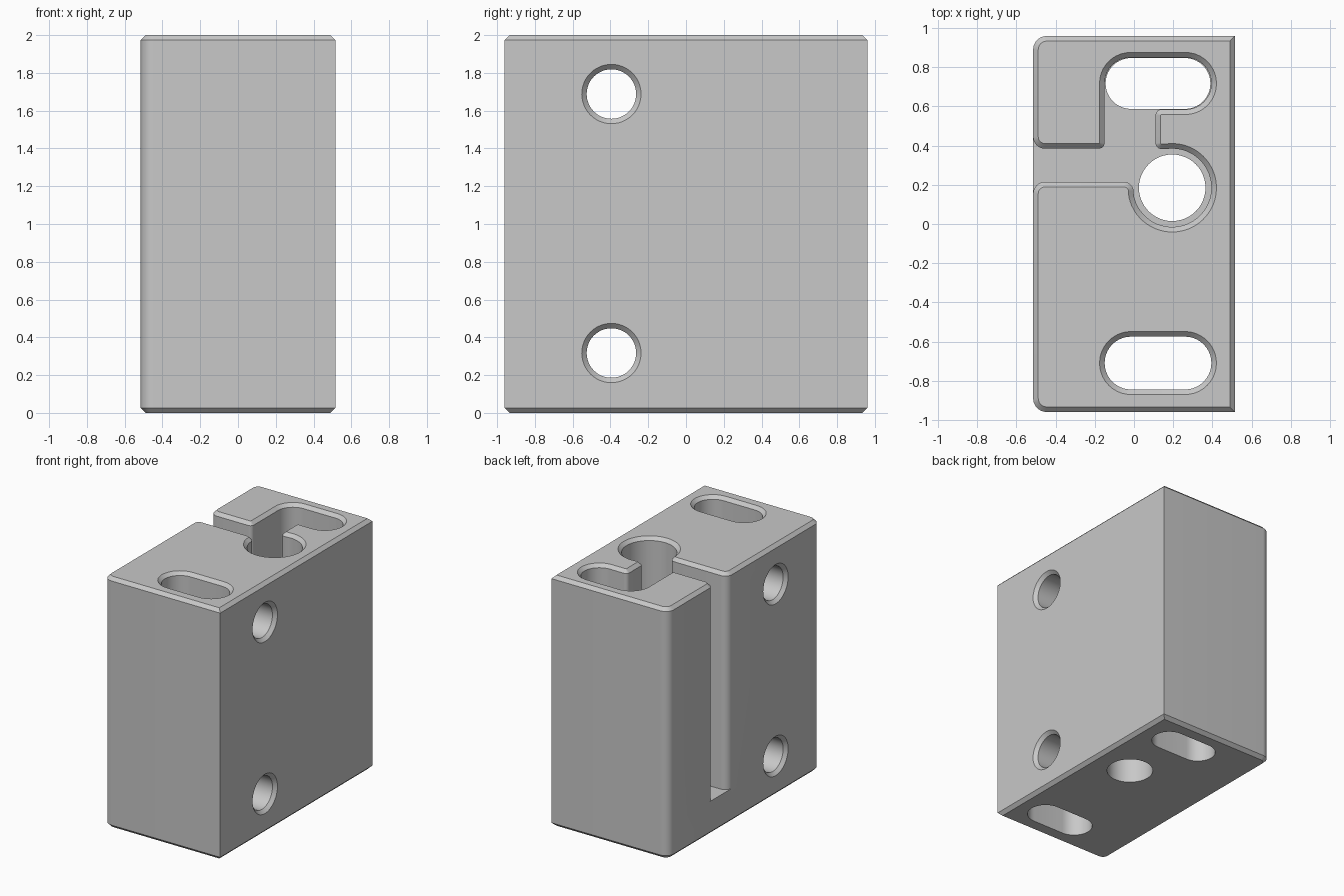
import bpy
import bmesh
import math
from mathutils import Vector

if "Cube" in bpy.data.objects:
    bpy.data.objects.remove(bpy.data.objects["Cube"])

HX, HY, TOP = 0.515, 0.96, 2.0
FLOOR = 0.27      # height of the pocket floor
CH = 0.026        # chamfer width

grey = bpy.data.materials.new("plain grey")
grey.use_nodes = True
grey.diffuse_color = (0.58, 0.58, 0.58, 1)
grey.node_tree.nodes["Principled BSDF"].inputs["Base Color"].default_value = grey.diffuse_color


def arc(cx, cy, r, start, end, n):
    angles = [math.radians(start + (end - start) * i / n) for i in range(n + 1)]
    return [Vector((cx + r * math.cos(a), cy + r * math.sin(a))) for a in angles]


def rounded(corners, steps=10):
    """Turn (x, y, radius) corners into a path; the two end points stay put."""
    pts = [Vector(c[:2]) for c in corners]
    path = []
    for i, c in enumerate(corners):
        r = c[2]
        if r == 0:
            path.append(pts[i])
            continue
        u = (pts[i - 1] - pts[i]).normalized()
        v = (pts[i + 1] - pts[i]).normalized()
        half = math.acos(u.dot(v)) / 2
        centre = pts[i] + (u + v).normalized() * (r / math.sin(half))
        a = pts[i] + u * (r / math.tan(half)) - centre
        b = pts[i] + v * (r / math.tan(half)) - centre
        start = math.atan2(a.y, a.x)
        sweep = math.atan2(a.x * b.y - a.y * b.x, a.dot(b))
        path += arc(centre.x, centre.y, r, math.degrees(start),
                    math.degrees(start + sweep), steps)
    return path


def inset(path, d):
    """Move a counter-clockwise outline inward by d."""
    result = []
    for i, p in enumerate(path):
        e = (p - path[i - 1]).normalized()
        f = (path[(i + 1) % len(path)] - p).normalized()
        n, m = Vector((-e.y, e.x)), Vector((-f.y, f.x))
        result.append(p + (n + m) * (d / (1 + n.dot(m))))
    return result


def ring(bm, path, h, along_x=False):
    return [bm.verts.new((h, p.x, p.y) if along_x else (p.x, p.y, h)) for p in path]


def bridge(bm, a, b):
    for i in range(len(a)):
        bm.faces.new((a[i - 1], a[i], b[i], b[i - 1]))


def finish(bm, name):
    bmesh.ops.recalc_face_normals(bm, faces=bm.faces)
    mesh = bpy.data.meshes.new(name)
    bm.to_mesh(mesh)
    bm.free()
    mesh.materials.append(grey)
    obj = bpy.data.objects.new(name, mesh)
    bpy.context.collection.objects.link(obj)
    return obj


def cutter(name, sections, along_x=False):
    bm = bmesh.new()
    rings = [ring(bm, p, h, along_x) for p, h in sections]
    for a, b in zip(rings, rings[1:]):
        bridge(bm, a, b)
    bm.faces.new(rings[0])
    bm.faces.new(rings[-1])
    obj = finish(bm, name)
    obj.hide_render = True
    return obj


# Outline of the block, split where the open slit breaks its -x side
mouth = 0.06
back_edge = rounded([(HX, -HY, 0), (HX, HY, 0), (-HX, HY, 0.07), (-HX, 0.6, 0)])[:-1]
front_edge = rounded([(-HX, 0, 0), (-HX, -HY, 0.07), (0, -HY, 0)])[1:-1]

# Pocket outline: slit, slotted end, then the round well
well = arc(0.195, 0.185, 0.2, 100, -168, 44)
pocket = rounded([(-HX, 0.6, 0), (-HX, 0.385, mouth), (-0.15, 0.385, 0.03),
                  (-0.15, 0.85, 0.132), (0.395, 0.85, 0.132), (0.395, 0.585, 0.132),
                  (0.11, 0.585, 0.03), (0.11, 0.385, 0.03), (*well[0], 0)])[1:]
pocket += well[1:-1]
pocket += rounded([(*well[-1], 0), (-0.005, 0.215, 0.05), (-HX, 0.215, mouth), (-HX, 0, 0)])[:-1]

# Block body with chamfered top and bottom rims
upper = back_edge + pocket + front_edge
lower = back_edge + [pocket[0], pocket[-1]] + front_edge
bm = bmesh.new()
floor_ring = ring(bm, upper, FLOOR)
rim_ring = ring(bm, upper, TOP - CH)
top_ring = ring(bm, inset(upper, CH), TOP)
bridge(bm, floor_ring, rim_ring)
bridge(bm, rim_ring, top_ring)
bm.faces.new(top_ring)

first, last = len(back_edge), len(back_edge) + len(pocket)
bm.faces.new(floor_ring[first:last])
lower_ring = floor_ring[:first + 1] + floor_ring[last - 1:]
foot_ring = ring(bm, lower, CH)
base_ring = ring(bm, inset(lower, CH), 0)
bridge(bm, lower_ring, foot_ring)
bridge(bm, foot_ring, base_ring)
bm.faces.new(base_ring)
block = finish(bm, "slotted_block")


def slot(cy, r):
    return arc(0.26, cy, r, -90, 90, 20) + arc(-0.015, cy, r, 90, 270, 20)


def circle(cx, cy, r):
    return arc(cx, cy, r, 0, 360, 48)[:-1]


# Holes through the block
cutters = [
    cutter("front_slot_cutter", [(slot(-0.71, 0.135), -0.1), (slot(-0.71, 0.135), TOP - CH),
                                 (slot(-0.71, 0.135 + 2 * CH), TOP + CH)]),
    cutter("back_slot_cutter", [(slot(0.7175, 0.13), -0.1), (slot(0.7175, 0.13), 0.6)]),
    cutter("well_hole_cutter", [(circle(0.195, 0.185, 0.17), -0.1),
                                (circle(0.195, 0.185, 0.17), 0.6)]),
]
for name, z in (("lower_side_hole_cutter", 0.317), ("upper_side_hole_cutter", 1.688)):
    wide, narrow = circle(-0.395, z, 0.131 + 2 * CH), circle(-0.395, z, 0.131)
    cutters.append(cutter(name, [(wide, -HX - CH), (narrow, -HX + CH),
                                 (narrow, HX - CH), (wide, HX + CH)], along_x=True))

bpy.ops.object.select_all(action="DESELECT")
bpy.context.view_layer.objects.active = block
block.select_set(True)
for c in cutters:
    mod = block.modifiers.new(c.name, "BOOLEAN")
    mod.operation = "DIFFERENCE"
    mod.solver = "EXACT"
    mod.object = c
    bpy.ops.object.modifier_apply(modifier=mod.name)
    bpy.data.objects.remove(c)

bpy.ops.object.shade_smooth_by_angle(angle=math.radians(30))
